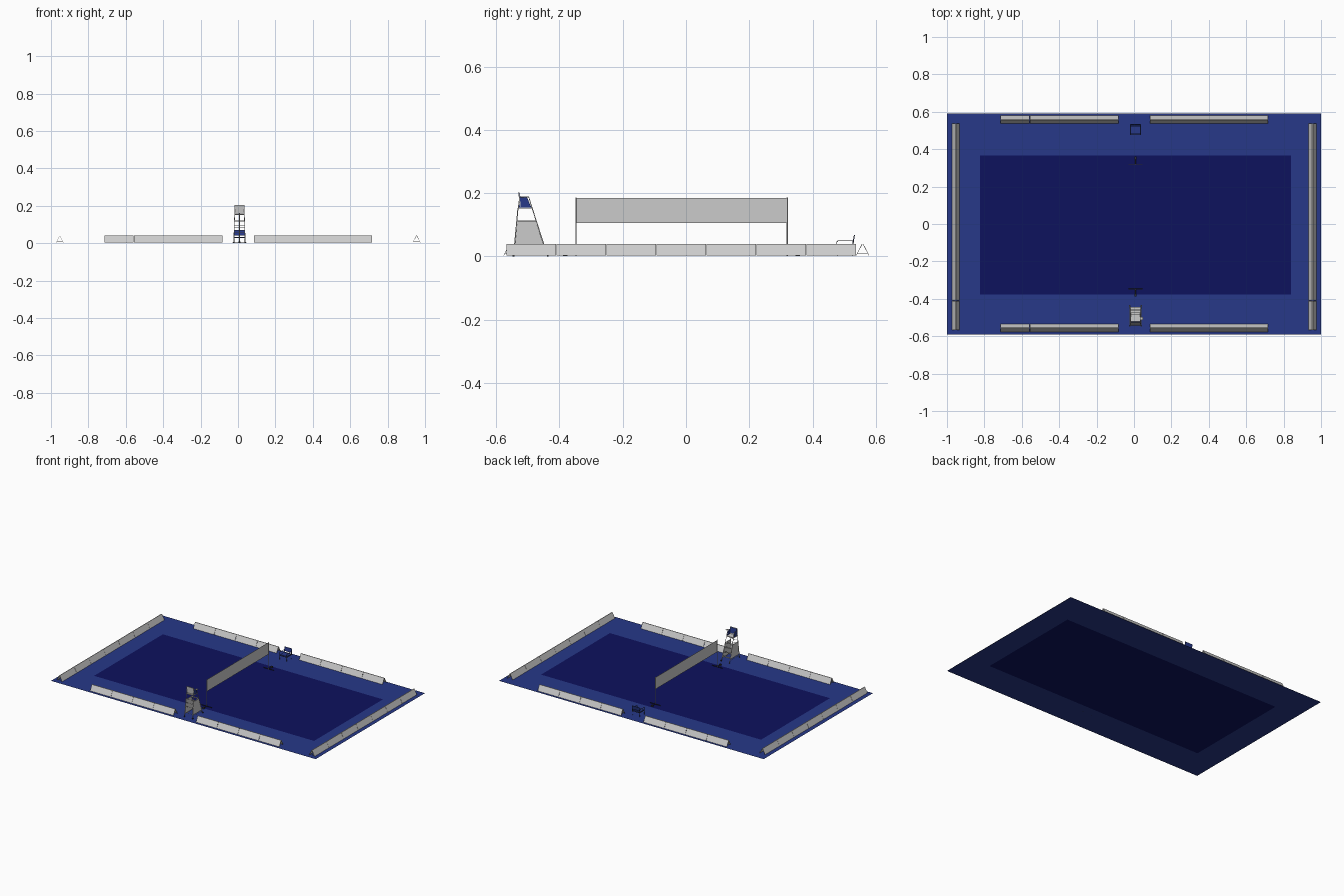
import bpy, bmesh, math
from mathutils import Vector

if "Cube" in bpy.data.objects:
    bpy.data.objects.remove(bpy.data.objects["Cube"])

CX = 0.008  # centre line of court furniture


def material(name, rgb):
    m = bpy.data.materials.new(name)
    m.diffuse_color = (*rgb, 1)
    m.use_nodes = True
    m.node_tree.nodes["Principled BSDF"].inputs["Base Color"].default_value = m.diffuse_color
    return m


BLUE = material("surround_blue", (0.02, 0.04, 0.25))
NAVY = material("court_navy", (0.004, 0.006, 0.11))
SEAT = material("seat_blue", (0.02, 0.04, 0.25))
DARK = material("dark_frame", (0.03, 0.03, 0.035))


def link(name, mesh, mat=None):
    ob = bpy.data.objects.new(name, mesh)
    bpy.context.collection.objects.link(ob)
    if mat and not mesh.materials:
        mesh.materials.append(mat)
    return ob


def prism_mesh(name, polys, a, b, axis="x"):
    """Extrude 2D profiles: (y, z) along x, or (x, z) along y."""
    bm = bmesh.new()
    at = (lambda u, v, t: (t, u, v)) if axis == "x" else (lambda u, v, t: (u, t, v))
    for poly in polys:
        face = bm.faces.new([bm.verts.new(at(u, v, a)) for u, v in poly])
        ext = bmesh.ops.extrude_face_region(bm, geom=[face])
        verts = [g for g in ext["geom"] if isinstance(g, bmesh.types.BMVert)]
        bmesh.ops.translate(bm, verts=verts, vec=Vector(at(0, 0, b - a)))
    bmesh.ops.recalc_face_normals(bm, faces=bm.faces)
    me = bpy.data.meshes.new(name)
    bm.to_mesh(me)
    bm.free()
    return me


def prism(name, polys, a, b, axis="x", mat=None):
    return link(name, prism_mesh(name, polys, a, b, axis), mat)


def box(name, x, y, z, mat=None):
    return prism(name, [[(y[0], z[0]), (y[1], z[0]), (y[1], z[1]), (y[0], z[1])]], *x, mat=mat)


def rods(name, paths, r, mat=None):
    """Round tubes along straight-segment paths."""
    cu = bpy.data.curves.new(name, "CURVE")
    cu.dimensions = "3D"
    cu.bevel_depth = r
    cu.bevel_resolution = 1
    cu.use_fill_caps = True
    for pts in paths:
        sp = cu.splines.new("POLY")
        sp.points.add(len(pts) - 1)
        for p, co in zip(sp.points, pts):
            p.co = (*co, 1)
    return link(name, cu, mat)


# floor: outer surround ring and inner court
outer = [(-1, -.59), (1, -.59), (1, .59), (-1, .59)]
inner = [(-.824, -.377), (.839, -.377), (.839, .366), (-.824, .366)]
ring = bpy.data.meshes.new("floor_surround")
ring.from_pydata([(x, y, 0) for x, y in outer + inner], [],
                 [(i, (i + 1) % 4, 4 + (i + 1) % 4, 4 + i) for i in range(4)])
link("floor_surround", ring, BLUE)
court = bpy.data.meshes.new("court")
court.from_pydata([(x, y, 0) for x, y in inner], [], [(0, 1, 2, 3)])
link("court", court, NAVY)

# A-frame barrier boards, one shared mesh
L = 0.158
slabs = [[(s * .021, .003), (s * .002, .04), (0, .04), (s * .0195, .003)] for s in (1, -1)]
board = prism_mesh("barrier_board", slabs, -L / 2 + .0006, L / 2 - .0006)
tie = prism_mesh("barrier_tie", [[(-.017, .009), (.017, .009), (.017, .0105), (-.017, .0105)]], -L / 2 + .002, -L / 2 + .004)


def place_board(x, y, turn):
    for mesh, name in ((board, "barrier_board"), (tie, "barrier_tie")):
        ob = link(name, mesh)
        ob.location = (x, y, 0)
        ob.rotation_euler.z = turn


for y in (-.556, .558):
    for start in (-.715, .085):
        for i in range(4):
            place_board(start + (i + .5) * L, y, 0)
for x in (-.953, .955):
    for i in range(7):
        place_board(x, -.568 + (i + .5) * L, math.pi / 2)

# net, end tapes, posts and wheeled feet
box("net", (CX - .0008, CX + .0008), (-.342, .312), (.105, .185))
for y, s in ((-.348, -1), (.32, 1)):
    box("net_end_tape", (CX - .0012, CX + .0012), sorted((y, y - s * .009)), (.105, .185))
    rods("net_post", [[(CX, y, 0.002), (CX, y, .187)]], .002)
    rods("net_post_foot", [[(CX - .038, y, .004), (CX + .038, y, .004)],
                           [(CX, y, .004), (CX, y + s * .04, .004)]], .002, DARK)
    box("net_post_weight", (CX - .006, CX + .006), sorted((y + s * .026, y + s * .04)), (.001, .009), DARK)

# umpire chair: tapered frame
BACK0, FRONT0, BACK1, FRONT1, TOP = -.545, -.437, -.531, -.486, .152


def leg_y(z, front):
    a, b = (FRONT0, FRONT1) if front else (BACK0, BACK1)
    return a + (b - a) * z / TOP


def half_w(z):
    return .031 - .005 * z / TOP


legs, rungs = [], []
for s in (-1, 1):
    for f in (0, 1):
        legs.append([(CX + s * half_w(z), leg_y(z, f), z) for z in (.003, TOP)])
    for z in (.018, .114, TOP):
        rungs.append([(CX + s * half_w(z), leg_y(z, f), z) for f in (0, 1)])
for z in (.03, .07, .095, .12, TOP):
    rungs.append([(CX + s * half_w(z), leg_y(z, 0), z) for s in (-1, 1)])
rods("umpire_chair_legs", legs, .0016)
rods("umpire_chair_rungs", rungs, .0011)
for i, z in enumerate((.03, .058, .086, .114)):
    y = leg_y(z, 1)
    box("umpire_chair_step", (CX - .027, CX + .027), (y - .009, y + .002), (z - .001, z + .001))

# umpire chair: side panels, wheels
for s in (-1, 1):
    x = CX + s * .028
    prism("umpire_side_panel", [[(leg_y(.022, 0), .022), (leg_y(.022, 1), .022),
                                 (leg_y(.112, 1), .112), (leg_y(.112, 0), .112)]],
          x - .0005, x + .0005)
    prism("umpire_seat_side", [[(-.528, .155), (-.489, .155), (-.502, .186), (-.524, .186)]],
          CX + s * .025 - .0006, CX + s * .025 + .0006, mat=SEAT)
    rods("umpire_arm", [[(CX + s * .026, -.53, .152), (CX + s * .026, -.526, .188),
                         (CX + s * .026, -.497, .188), (CX + s * .026, -.486, .152)]], .0015)
    for y in (BACK0, FRONT0):
        box("umpire_foot", (CX + s * .031 - .003, CX + s * .031 + .003), (y - .003, y + .003), (0, .006), DARK)

# umpire chair: seat, backrest, side tray
box("umpire_seat", (CX - .025, CX + .025), (-.529, -.485), (.151, .156))
prism("umpire_backrest", [[(-.525, .158), (-.522, .158), (-.527, .203), (-.53, .203)]],
      CX - .027, CX + .027)
prism("umpire_back_cushion", [[(-.522, .165), (-.520, .165), (-.525, .2), (-.527, .2)]],
      CX - .024, CX + .024, mat=SEAT)
box("umpire_tray", (CX + .026, CX + .04), (-.512, -.497), (.187, .189))

# service judge chair facing the court
paths = []
for s in (-1, 1):
    x = CX + s * .027
    paths.append([(x, .478, .001), (x, .476, .045), (x, .480, .05), (x, .525, .05), (x, .529, .046), (x, .527, .001)])
    paths.append([(x, .525, .03), (x, .532, .068)])
    paths.append([(x, .477, .028), (x, .527, .028)])
for y in (.477, .527):
    paths.append([(CX - .027, y, .028), (CX + .027, y, .028)])
rods("judge_chair_frame", paths, .0014, DARK)
box("judge_chair_seat", (CX - .026, CX + .026), (.48, .524), (.029, .034), SEAT)
prism("judge_chair_back", [[(.526, .042), (.529, .042), (.534, .068), (.531, .068)]],
      CX - .028, CX + .028, mat=SEAT)
